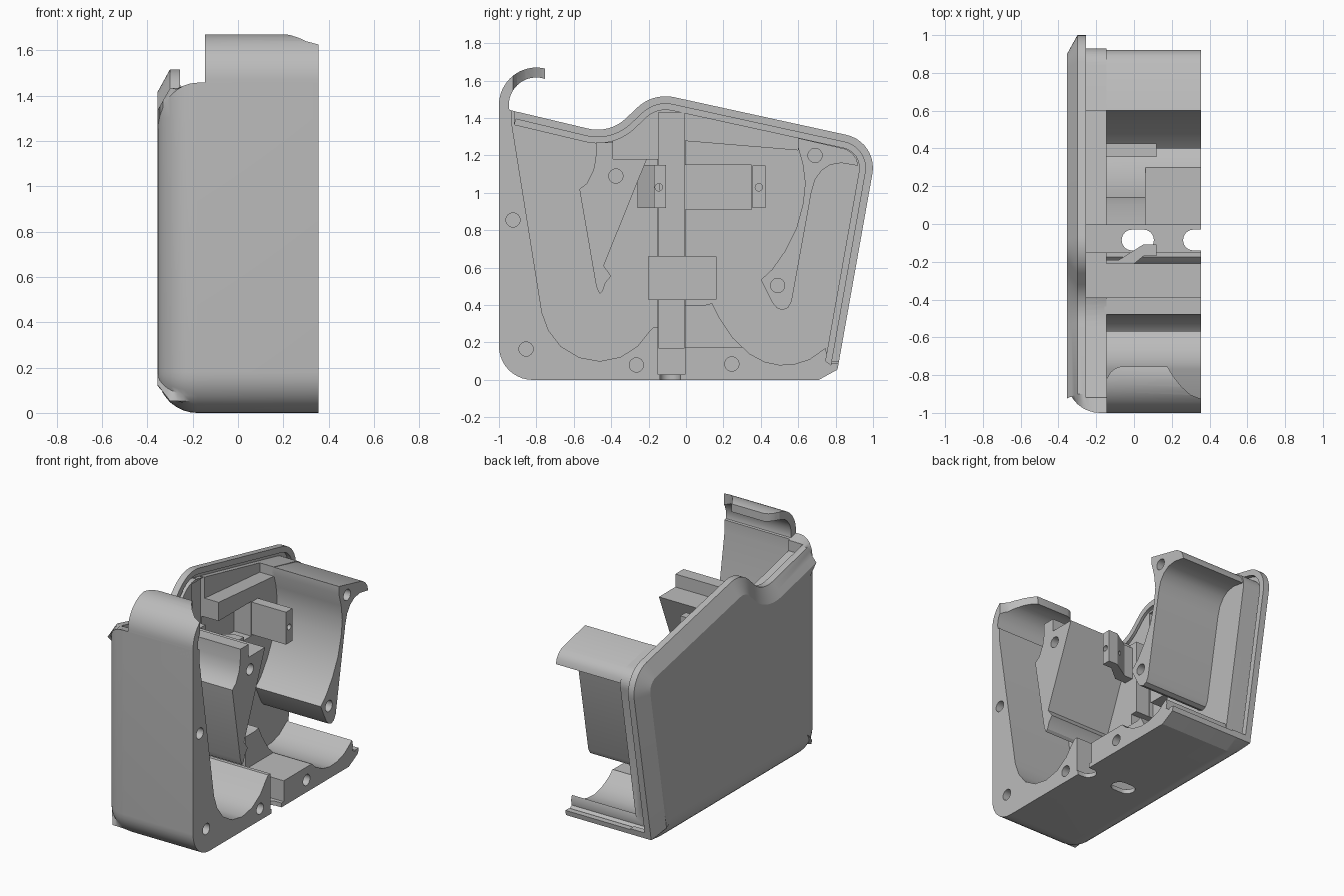
import bpy, bmesh, math
from mathutils import Vector, Matrix

cube = bpy.data.objects.get("Cube")
if cube:
    bpy.data.objects.remove(cube)

OPEN = 0.355      # open mating face
OUT = -0.355      # outer side face
RIM = -0.255      # rim ledge
FLOOR = -0.145    # cavity floor

grey = bpy.data.materials.new("plain grey")
grey.use_nodes = True
grey.diffuse_color = (0.5, 0.5, 0.5, 1)
for node in grey.node_tree.nodes:
    if node.type == 'BSDF_PRINCIPLED':
        node.inputs["Base Color"].default_value = (0.5, 0.5, 0.5, 1)
        node.inputs["Roughness"].default_value = 0.6


def fillet(corners, n=10):
    """Closed polygon with a radius at each corner (a, b, radius)."""
    pts = []
    for i, (a, b, r) in enumerate(corners):
        p = Vector((a, b))
        if r == 0:
            pts.append(p)
            continue
        d1 = (p - Vector(corners[i - 1][:2])).normalized()
        d2 = (Vector(corners[(i + 1) % len(corners)][:2]) - p).normalized()
        turn = math.atan2(d1.x * d2.y - d1.y * d2.x, d1.dot(d2))
        centre = p + (d2 - d1).normalized() * r / math.cos(turn / 2)
        start = p - d1 * r * math.tan(abs(turn) / 2) - centre
        pts += [centre + Matrix.Rotation(turn * k / n, 2) @ start for k in range(n + 1)]
    return pts


def circle(a, b, r, n=24):
    return [(a + r * math.cos(math.tau * k / n), b + r * math.sin(math.tau * k / n)) for k in range(n)]


def rect(a0, a1, b0, b1):
    return [(a0, b0), (a1, b0), (a1, b1), (a0, b1)]


def loft(name, rings):
    bm = bmesh.new()
    rows = [[bm.verts.new(v) for v in ring] for ring in rings]
    n = len(rows[0])
    for low, high in zip(rows, rows[1:]):
        for i in range(n):
            j = (i + 1) % n
            bm.faces.new((low[i], low[j], high[j], high[i]))
    bm.faces.new(rows[0][::-1])
    bm.faces.new(rows[-1])
    bmesh.ops.recalc_face_normals(bm, faces=bm.faces)
    mesh = bpy.data.meshes.new(name)
    bm.to_mesh(mesh)
    bm.free()
    obj = bpy.data.objects.new(name, mesh)
    bpy.context.collection.objects.link(obj)
    mesh.materials.append(grey)
    return obj


def prism(name, pts, lo, hi, axis='x'):
    place = {'x': lambda a, b, c: (c, a, b),
             'y': lambda a, b, c: (a, c, b),
             'z': lambda a, b, c: (a, b, c)}[axis]
    return loft(name, [[place(p[0], p[1], c) for p in pts] for c in (lo, hi)])


def cut(obj, cutters):
    for c in cutters:
        c.hide_render = True
        mod = obj.modifiers.new("cut", 'BOOLEAN')
        mod.operation, mod.solver, mod.object = 'DIFFERENCE', 'EXACT', c
    deps = bpy.context.evaluated_depsgraph_get()
    mesh = bpy.data.meshes.new_from_object(obj.evaluated_get(deps))
    obj.modifiers.clear()
    obj.data = mesh
    for c in cutters:
        bpy.data.objects.remove(c)


def screw_holes(*centres):
    return [prism("hole", circle(y, z, 0.038), 0.1, 0.5) for y, z in centres]


# Outer outline, seen from the open side (y, z)
outline = fillet([(-1, 0, 0.18), (0.71, 0, 0), (0.81, 0.055, 0), (1.027, 1.273, 0.18),
                  (-0.176, 1.536, 0.22), (-0.408, 1.316, 0.22), (-0.9, 1.433, 0),
                  (-1, 1.457, 0), (-1, 1.3, 0)])


def inset(round_off, chamfer_off):
    ring = []
    for i, p in enumerate(outline):
        e1 = (p - outline[i - 1]).normalized()
        e2 = (outline[(i + 1) % len(outline)] - p).normalized()
        n1, n2 = Vector((-e1.y, e1.x)), Vector((-e2.y, e2.x))
        rounded = p.y < 0.04 or p.x < -0.95
        ring.append(p + (n1 + n2) / (1 + n1.dot(n2)) * (round_off if rounded else chamfer_off))
    return ring


# Shell: rounded along front and bottom, chamfered along top and back
R = 0.175
steps = sorted([R * (1 - math.cos(math.pi / 2 * k / 9)) for k in range(10)] + [0.055])
rings = []
for s in steps + [OPEN - OUT]:
    round_off = R - math.sqrt(max(0, R * R - max(0, R - s) ** 2))
    ring = inset(round_off, max(0, 0.1 * (1 - s / 0.055)))
    rings.append([(OUT + s, p.x, p.y) for p in ring])
shell = loft("shell", rings)

first = next(i for i, p in enumerate(outline) if abs(p.x - 0.81) < 1e-4)
last = next(i for i, p in enumerate(outline) if abs(p.x + 0.9) < 1e-4)
rail_in = inset(0.07, 0.07)[first:last + 1]
rail_out = inset(0.04, 0.04)[first:last + 1]

rim_cut = rail_in + [(-0.93, 1.9), (1.3, 1.9), (1.3, 0.075)]
cavity = [(-0.93, 1.9), (-0.93, 1.36), (-0.77, 0.36), (-0.735, 0.265), (-0.67, 0.18),
          (-0.57, 0.12), (-0.46, 0.1), (-0.35, 0.122), (-0.26, 0.18), (-0.2, 0.255),
          (-0.175, 0.28), (-0.005, 0.28), (-0.005, 0.4), (0.1, 0.4), (0.14, 0.41),
          (0.18, 0.33), (0.25, 0.225), (0.34, 0.14), (0.42, 0.097), (0.5, 0.08),
          (0.58, 0.085), (0.66, 0.11), (0.745, 0.17), (0.765, 0.09), (1.3, 0.09), (1.3, 1.9)]
channel = [(-0.39, 1.18), (-0.15, 1.18), (-0.15, 0.03), (-0.005, 0.03), (-0.005, 1.28),
           (0.6, 1.23), (0.6, 1.9), (-0.39, 1.9)]


def slot(x0, x1):
    y0, y1, r = -0.14, -0.03, 0.054
    return fillet([(x0, y0, r), (x1, y0, r), (x1, y1, r), (x0, y1, r)], 6)


cut(shell, [
    prism("rim_cutter", rim_cut, RIM, 0.6),
    prism("groove_cutter", rail_in + rail_out[::-1], RIM - 0.03, 0.6),
    prism("cavity_cutter", cavity, FLOOR, 0.61),
    prism("channel_cutter", channel, RIM + 0.002, 0.62),
    prism("strip_cutter", rect(-0.148, -0.007, 0.17, 1.43), -0.285, 0.63),
    prism("step_cutter", rect(-0.05, 0.3, 0.175, 0.6), 0.06, 0.64),
    prism("upper_pocket_cutter", rect(-0.02, 0.35, 0.91, 1.15), -0.275, 0.65),
    prism("lower_pocket_cutter", rect(-0.2, 0.16, 0.43, 0.66), -0.295, 0.66),
    prism("slot_cutter", slot(-0.065, 0.105), -0.1, 0.1, 'z'),
    prism("edge_slot_cutter", slot(0.26, 0.43), -0.1, 0.1, 'z'),
] + screw_holes((-0.925, 0.855), (-0.855, 0.165), (-0.265, 0.08), (0.245, 0.085)))

# Curled lip above the front wall
def arc(r, a0, a1, n=16):
    return [(-0.8 + r * math.cos(math.radians(a0 + (a1 - a0) * k / n)),
             1.47 + r * math.sin(math.radians(a0 + (a1 - a0) * k / n))) for k in range(n + 1)]


lip = prism("curled_lip", [(-1, 1.35)] + arc(0.2, 180, 77) + arc(0.147, 72, 195) + [(-0.93, 1.35)],
            FLOOR, OPEN)
cut(lip, [
    prism("lip_scoop", [(0.16, -0.7), (0.18, -0.76), (0.21, -0.81), (0.25, -0.86), (0.3, -0.905),
                        (0.36, -0.928), (0.5, -0.93), (0.5, -0.7)], 1.5, 1.8, 'z'),
    prism("lip_corner", [(-0.2, -0.84), (-0.145, -0.82), (-0.125, -0.785), (-0.1, -0.765),
                         (-0.06, -0.75), (-0.06, -0.7), (-0.2, -0.7)], 1.5, 1.8, 'z')])

# Wedge divider between the front and middle cavities
divider = prism("divider", [(-0.48, 1.27), (-0.483, 1.18), (-0.495, 1.12), (-0.53, 1.05), (-0.57, 1.02),
                            (-0.48, 0.5), (-0.462, 0.46), (-0.445, 0.475), (-0.43, 0.52),
                            (-0.4, 0.555), (-0.44, 0.61), (-0.21, 1.18), (-0.39, 1.18),
                            (-0.39, 1.27)], FLOOR - 0.01, OPEN)
cut(divider, screw_holes((-0.375, 1.09)))

# Curved back wall with its top flange
back_wall = prism("back_wall", [(0.6, 1.293), (0.6, 1.24), (0.625, 1.15), (0.637, 1.05), (0.625, 0.94),
                                (0.59, 0.81), (0.53, 0.69), (0.46, 0.59), (0.4, 0.535),
                                (0.46, 0.415), (0.485, 0.385), (0.515, 0.373), (0.545, 0.385),
                                (0.565, 0.42), (0.67, 1.0), (0.69, 1.07), (0.725, 1.12),
                                (0.77, 1.15), (0.83, 1.16), (0.92, 1.145), (0.912, 1.18),
                                (0.89, 1.21), (0.855, 1.234)], FLOOR - 0.01, OPEN)
cut(back_wall, screw_holes((0.69, 1.2), (0.49, 0.505)))

# Mounting brackets, each with a small screw hole
front_bracket = prism("front_bracket", [(-0.155, -0.26), (-0.06, -0.26), (0.05, -0.17), (0.12, -0.17),
                                        (0.12, -0.108), (0.05, -0.108), (-0.08, -0.19),
                                        (-0.155, -0.19)], 0.92, 1.15, 'z')
back_bracket = prism("back_bracket", rect(-0.155, 0.12, 0.355, 0.425), 0.92, 1.145, 'z')
for bracket, y in ((front_bracket, -0.145), (back_bracket, 0.39)):
    cut(bracket, [prism("pin_hole", circle(y, 1.03, 0.02, 16), 0.0, 0.3)])

# Smooth curves, sharp edges
bpy.ops.object.select_all(action='DESELECT')
parts = (shell, lip, divider, back_wall, front_bracket, back_bracket)
for obj in parts:
    obj.select_set(True)
bpy.context.view_layer.objects.active = shell
bpy.ops.object.shade_smooth_by_angle(angle=math.radians(28))
